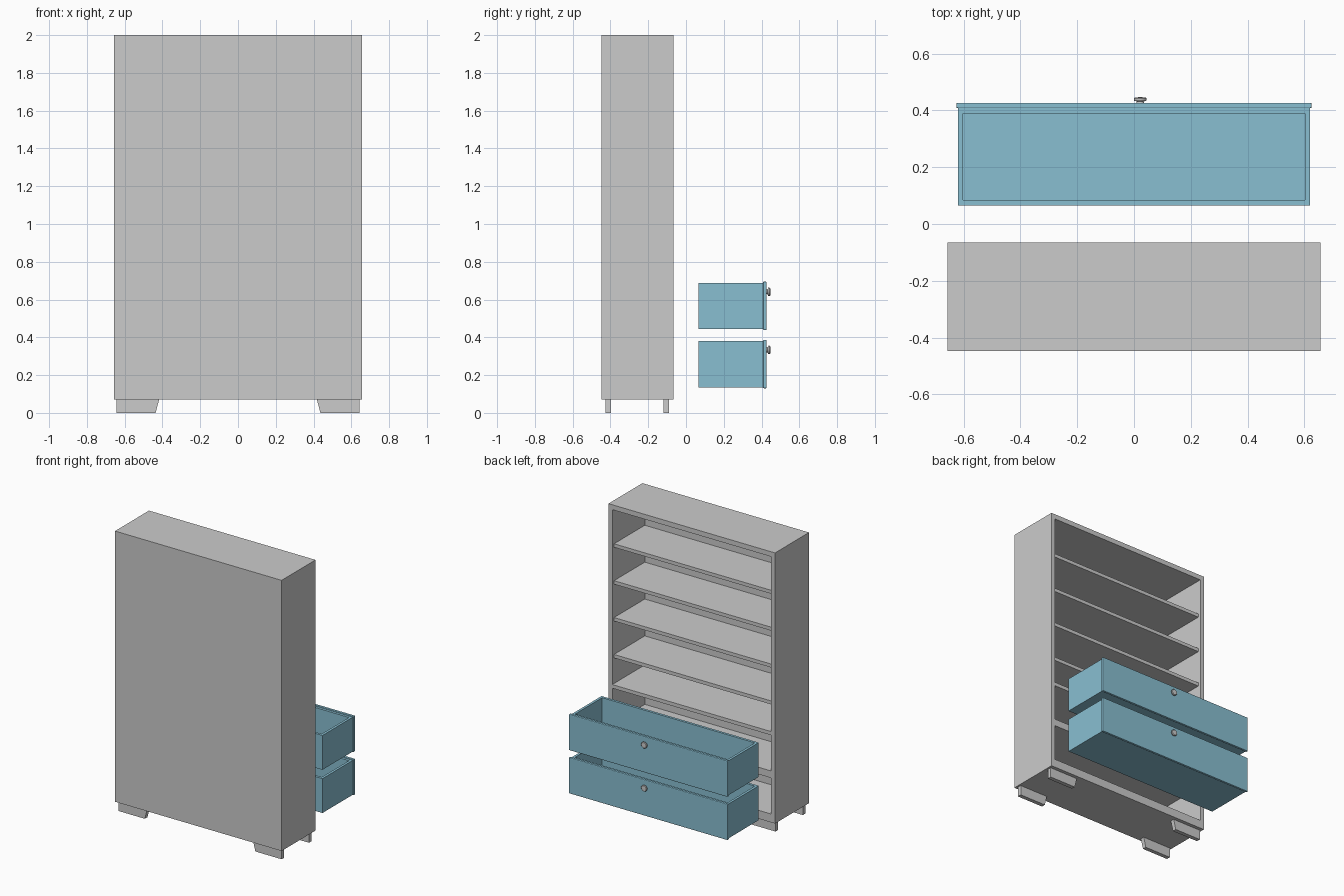
import bpy, bmesh, math
from mathutils import Matrix

if "Cube" in bpy.data.objects:
    bpy.data.objects.remove(bpy.data.objects["Cube"])

blue = bpy.data.materials.new("drawer_blue")
blue.diffuse_color = (0.25, 0.52, 0.64, 1)
blue.use_nodes = True
blue.node_tree.nodes["Principled BSDF"].inputs["Base Color"].default_value = blue.diffuse_color


def finish(name, bm, mat=None):
    bmesh.ops.recalc_face_normals(bm, faces=bm.faces)
    mesh = bpy.data.meshes.new(name)
    bm.to_mesh(mesh)
    bm.free()
    obj = bpy.data.objects.new(name, mesh)
    bpy.context.collection.objects.link(obj)
    if mat:
        mesh.materials.append(mat)
    return obj


def box(name, x, y, z, mat=None, bevel=0):
    """Box given by (min, max) along each axis."""
    bm = bmesh.new()
    bmesh.ops.create_cube(bm, size=1)
    for v in bm.verts:
        for i, (lo, hi) in enumerate((x, y, z)):
            v.co[i] = lo if v.co[i] < 0 else hi
    obj = finish(name, bm, mat)
    if bevel:
        mod = obj.modifiers.new("edge", 'BEVEL')
        mod.width = bevel
        mod.segments = 2
    return obj


def prism_y(name, points, y0, y1):
    """Extrude an x-z outline along y."""
    bm = bmesh.new()
    face = bm.faces.new([bm.verts.new((px, y0, pz)) for px, pz in points])
    ext = bmesh.ops.extrude_face_region(bm, geom=[face])
    for v in ext["geom"]:
        if isinstance(v, bmesh.types.BMVert):
            v.co.y = y1
    return finish(name, bm)


def knob(name, x, y, z):
    """Turned knob, profile of (radius, distance along +y)."""
    profile = [(0, -0.002), (0.013, -0.002), (0.012, 0.005), (0.021, 0.007),
               (0.0225, 0.010), (0.0225, 0.015), (0.019, 0.019), (0, 0.020)]
    bm = bmesh.new()
    vs = [bm.verts.new((r, d, 0)) for r, d in profile]
    edges = [bm.edges.new(p) for p in zip(vs, vs[1:])]
    bmesh.ops.spin(bm, geom=vs + edges, cent=(0, 0, 0), axis=(0, 1, 0),
                   angle=2 * math.pi, steps=24)
    bmesh.ops.remove_doubles(bm, verts=bm.verts, dist=1e-5)
    bmesh.ops.transform(bm, matrix=Matrix.Translation((x, y, z)), verts=bm.verts)
    obj = finish(name, bm)
    bpy.ops.object.select_all(action='DESELECT')
    obj.select_set(True)
    bpy.context.view_layer.objects.active = obj
    bpy.ops.object.shade_smooth_by_angle(angle=math.radians(35))


# Cabinet carcass, open towards +y
W, T = 0.657, 0.03
Y0, Y1 = -0.447, -0.065
IN = W - T
YB = Y0 + 0.016
box("side_left", (-W, -IN), (Y0, Y1), (0.07, 2))
box("side_right", (IN, W), (Y0, Y1), (0.07, 2))
box("closed_panel", (-IN, IN), (Y0, YB), (0.07, 2))
box("top_board", (-IN, IN), (YB, Y1), (1.965, 2))
box("bottom_board", (-IN, IN), (YB, Y1), (0.07, 0.13))
box("drawer_divider", (-IN, IN), (YB, Y1), (0.387, 0.437))
box("drawer_top_board", (-IN, IN), (YB, Y1), (0.692, 0.718))

# Recessed shelves
for i in range(4):
    top = 0.925 + i * 0.263
    box(f"shelf_{i + 1}", (-IN, IN), (YB, Y1 - 0.02), (top - 0.025, top))

# Feet with slanted inner ends
for side, s in (("left", -1), ("right", 1)):
    outline = [(s * 0.643, 0), (s * 0.436, 0), (s * 0.418, 0.07), (s * 0.643, 0.07)]
    prism_y(f"front_foot_{side}", outline, -0.427, -0.398)
    prism_y(f"back_foot_{side}", outline, -0.119, -0.09)

# Two pulled-out drawers
for name, z in (("lower", 0.135), ("upper", 0.443)):
    top, h, t = z + 0.245, 0.62, 0.018
    ya, yb = 0.066, 0.408
    for side, s in (("left", -1), ("right", 1)):
        box(f"{name}_drawer_side_{side}", sorted((s * (h - t), s * h)), (ya, yb), (z, top), blue)
    box(f"{name}_drawer_rear", (-h + t, h - t), (ya, ya + t), (z, top), blue)
    box(f"{name}_drawer_inner_front", (-h + t, h - t), (yb - t, yb), (z, top), blue)
    box(f"{name}_drawer_bottom", (-h + t, h - t), (ya + t, yb - t), (z, z + t), blue)
    box(f"{name}_drawer_face", (-0.626, 0.626), (yb, 0.427), (z - 0.005, z + 0.252), blue, 0.005)
    knob(f"{name}_drawer_knob", 0.022, 0.427, z + 0.198)
